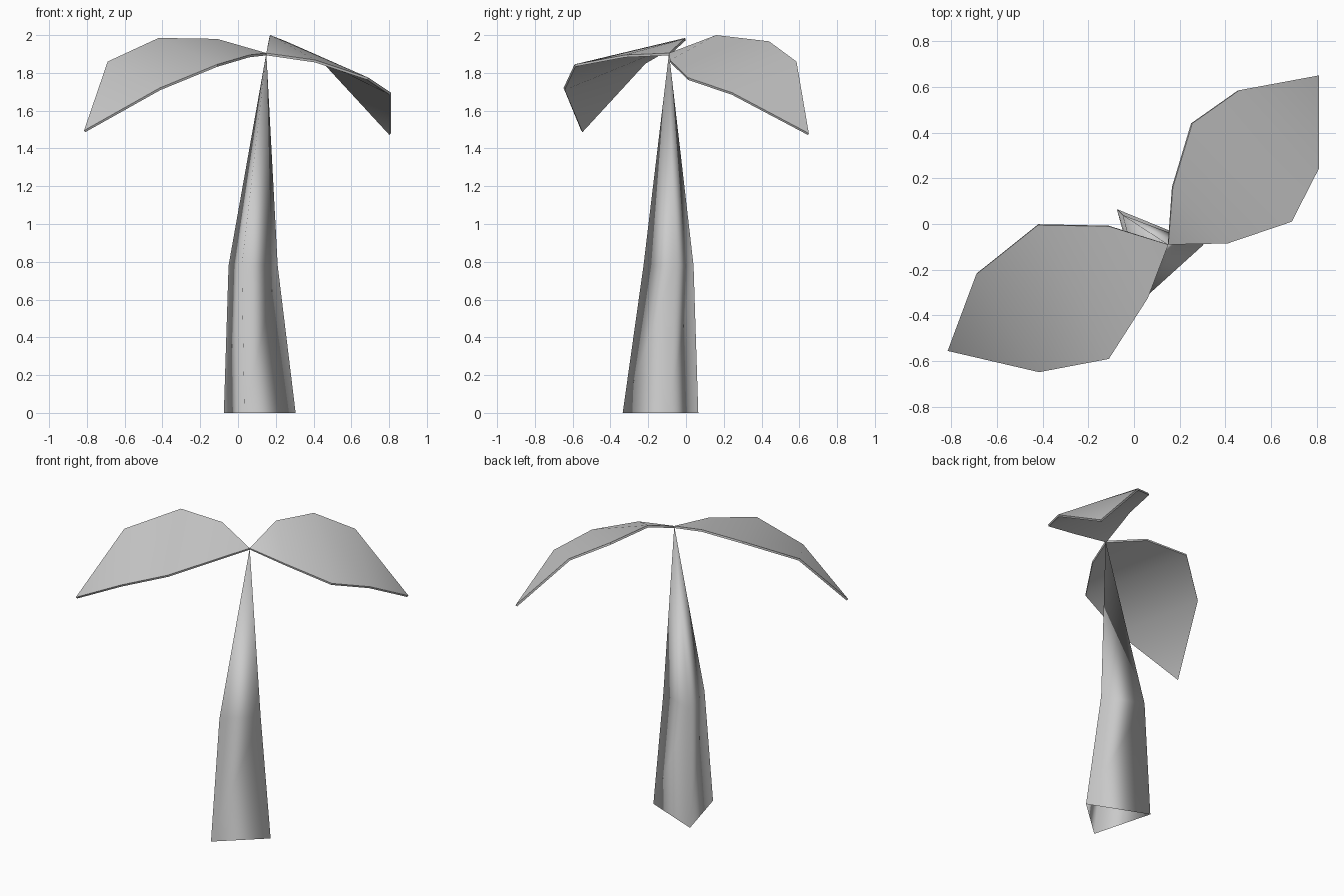
import bpy
import bmesh
import math

cube = bpy.data.objects.get("Cube")
if cube:
    bpy.data.objects.remove(cube, do_unlink=True)

grey = bpy.data.materials.new("plain grey")
grey.use_nodes = True
grey.diffuse_color = (0.6, 0.6, 0.6, 1)
grey.node_tree.nodes["Principled BSDF"].inputs["Base Color"].default_value = (0.6, 0.6, 0.6, 1)


def finish(name, bm):
    """Turn a bmesh into a smooth shaded, coloured object."""
    mesh = bpy.data.meshes.new(name)
    bm.to_mesh(mesh)
    bm.free()
    for p in mesh.polygons:
        p.use_smooth = True
    mesh.materials.append(grey)
    obj = bpy.data.objects.new(name, mesh)
    bpy.context.collection.objects.link(obj)
    return obj


def make_stem(name, rings, top):
    """Open-bottomed three-sided tube that tapers to a point."""
    bm = bmesh.new()
    rows = [[bm.verts.new(p) for p in ring] for ring in rings]
    tip = bm.verts.new(top)
    for i in range(3):
        j = (i + 1) % 3
        for low, high in zip(rows, rows[1:]):
            bm.faces.new((low[i], low[j], high[j], high[i]))
        bm.faces.new((rows[-1][i], rows[-1][j], tip))
    return finish(name, bm)


def make_leaf(name, base, side_a, side_b, tip):
    """Curled blade of cross strips between two edges, given a thin thickness."""
    bm = bmesh.new()
    a = [bm.verts.new(p) for p in side_a]
    b = [bm.verts.new(p) for p in side_b]
    bm.faces.new((bm.verts.new(base), b[0], a[0]))
    for i in range(len(a) - 1):
        bm.faces.new((a[i], b[i], b[i + 1], a[i + 1]))
    bm.faces.new((a[-1], b[-1], bm.verts.new(tip)))
    bm.normal_update()
    # upper surface must face up so the thickness grows downward
    if sum(f.normal.z for f in bm.faces) < 0:
        bmesh.ops.reverse_faces(bm, faces=bm.faces[:])
    obj = finish(name, bm)
    solid = obj.modifiers.new("thickness", 'SOLIDIFY')
    solid.thickness = 0.013
    solid.offset = -1
    bpy.ops.object.select_all(action='DESELECT')
    obj.select_set(True)
    bpy.context.view_layer.objects.active = obj
    bpy.ops.object.modifier_apply(modifier=solid.name)
    bpy.ops.object.shade_smooth_by_angle(angle=math.radians(35))
    return obj


joint = (0.15, -0.09, 1.905)

# Stem
make_stem("stem", [
    [(-0.075, 0.065, 0), (0.034, -0.335, 0), (0.305, -0.09, 0)],
    [(-0.05, 0.04, 0.78), (0.02, -0.225, 0.78), (0.21, -0.06, 0.78)],
], joint)

# Leaf on the right, leaning forward
make_leaf("right_leaf", joint,
          [(-0.11, -0.01, 1.98), (-0.42, -0.005, 1.985), (-0.69, -0.22, 1.86)],
          [(0.06, -0.325, 1.895), (-0.11, -0.59, 1.845), (-0.415, -0.648, 1.72)],
          (-0.815, -0.555, 1.495))

# Leaf on the left, leaning back
make_leaf("left_leaf", joint,
          [(0.17, 0.16, 2.0), (0.255, 0.44, 1.967), (0.46, 0.585, 1.86)],
          [(0.41, -0.085, 1.868), (0.69, 0.01, 1.775), (0.81, 0.245, 1.695)],
          (0.81, 0.65, 1.48))
